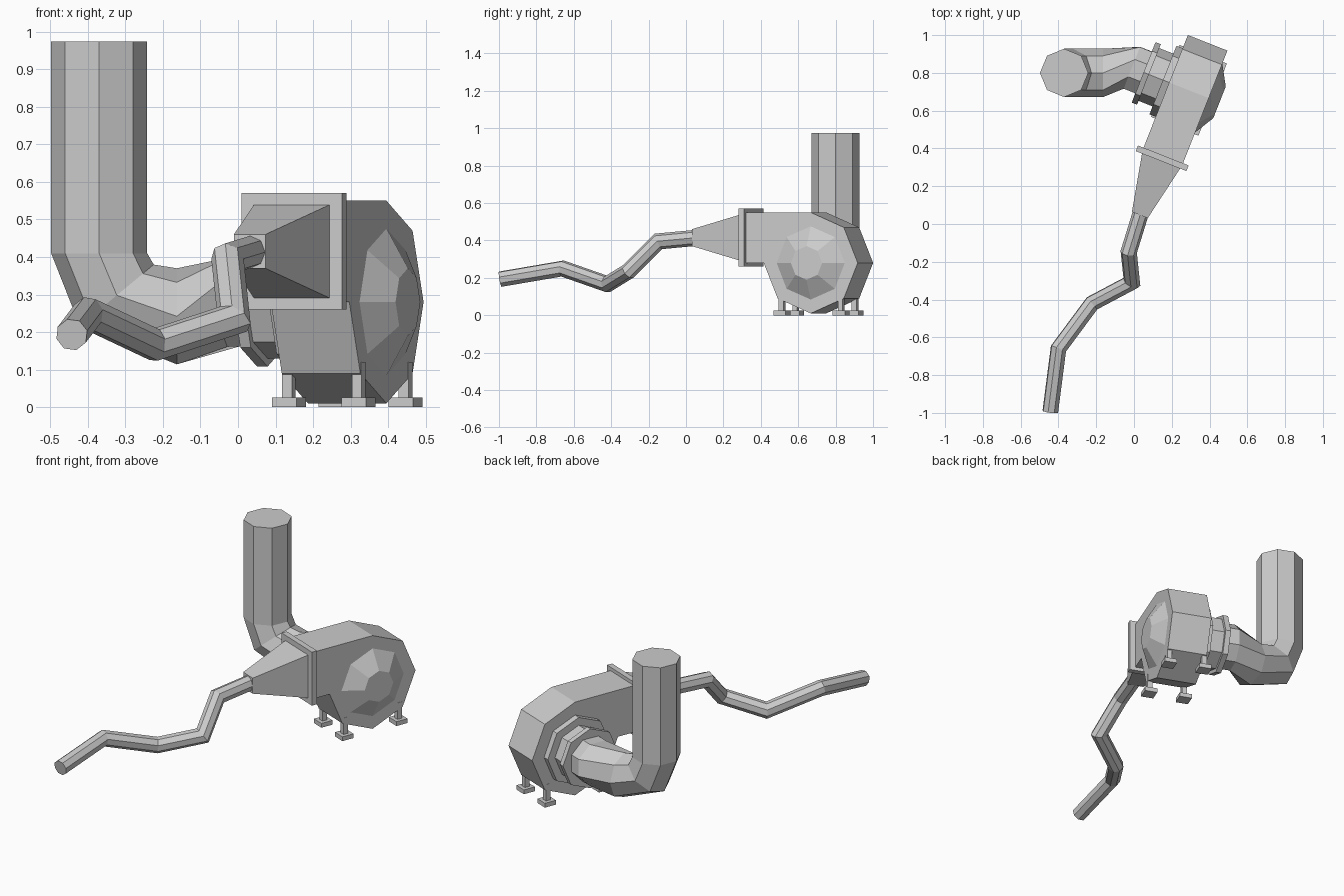
import bpy, bmesh
from math import cos, sin, pi, radians
from mathutils import Vector, Matrix

if "Cube" in bpy.data.objects:
    bpy.data.objects.remove(bpy.data.objects["Cube"])

# Blower frame: local x = wheel axle, local -y = outlet direction
M = Matrix.Translation((0.291, 0.708, 0)) @ Matrix.Rotation(radians(-21.5), 4, 'Z')
AXIS_Z = 0.28


def loft(name, rings, matrix=Matrix()):
    """Skin a list of equal-length rings and cap both ends."""
    bm = bmesh.new()
    vs = [[bm.verts.new(matrix @ Vector(p)) for p in ring] for ring in rings]
    n = len(vs[0])
    for r0, r1 in zip(vs, vs[1:]):
        for i in range(n):
            j = (i + 1) % n
            bm.faces.new((r0[i], r0[j], r1[j], r1[i]))
    bm.faces.new(vs[0][::-1])
    bm.faces.new(vs[-1])
    bmesh.ops.recalc_face_normals(bm, faces=bm.faces)
    mesh = bpy.data.meshes.new(name)
    bm.to_mesh(mesh)
    bm.free()
    ob = bpy.data.objects.new(name, mesh)
    bpy.context.collection.objects.link(ob)
    return ob


def wheel_ring(x, r):
    """Octagon around the wheel axle."""
    return [(x, r * cos(i * pi / 4), AXIS_Z + r * sin(i * pi / 4)) for i in range(8)]


def duct_ring(y, hw, hh, zc=0.415):
    """Rectangle across the outlet."""
    return [(-hw, y, zc - hh), (hw, y, zc - hh), (hw, y, zc + hh), (-hw, y, zc + hh)]


def box(name, x, y, half, z0, z1):
    corners = [(-1, -1), (1, -1), (1, 1), (-1, 1)]
    return loft(name, [[(x + i * half, y + j * half, z) for i, j in corners]
                       for z in (z0, z1)], M)


def octagon(c, normal, r, start):
    """Octagon at c, turned so that the start ring's normal meets normal."""
    q = start.rotation_difference(normal)
    flat = start.to_track_quat('Z', 'Y')
    return [c + q @ (flat @ Vector((r * cos(i * pi / 4), r * sin(i * pi / 4), 0)))
            for i in range(8)]


# Volute housing with straight outlet
profile = [(0, .55), (.19, .47), (.27, .28), (.19, .09), (0, .01),
           (-.19, .09), (-.27, .28), (-.39, .28), (-.39, .55)]
loft("fan_housing", [[(x, y, z) for y, z in profile] for x in (-.1125, .1125)], M)

# Raised side cover
loft("side_cover", [wheel_ring(.11, .2), wheel_ring(.174, .09)], M)

# Outlet flange and reducer
loft("outlet_flange", [duct_ring(-.371, .144, .155), duct_ring(-.403, .144, .155)], M)
loft("outlet_reducer", [duct_ring(-.40, .109, .125), duct_ring(-.71, .045, .045)], M)

# Inlet neck and flanges
loft("inlet_neck", [wheel_ring(-.10, .15), wheel_ring(-.24, .15)], M)
loft("inlet_plate", [wheel_ring(-.11, .195), wheel_ring(-.148, .195)], M)
loft("inlet_flange", [wheel_ring(-.228, .172), wheel_ring(-.258, .172)], M)

# Feet
for side in (-1, 1):
    for end in (-1, 1):
        box("foot_post", side * .1, end * .17, .014, .02, .12)
        box("foot_pad", side * .1, end * .17, .035, 0, .025)

# Chimney stack curving into the inlet
axle = M.to_3x3() @ Vector((1, 0, 0))
down = Vector((0, 0, -1))
stack = [((-.37, .8, .975), down), ((-.37, .8, .41), down),
         ((-.323, .8, .298), Vector((.64, 0, -.77))),
         ((-.163, .8, .242), Vector((1, 0, 0))),
         (M @ Vector((-.325, 0, AXIS_Z)), axle), (M @ Vector((-.2, 0, AXIS_Z)), axle)]
loft("intake_stack", [octagon(Vector(p), n, .128, down) for p, n in stack])

# Outlet hose with mitred bends
path = [M @ Vector((0, -.69, .415))] + [Vector(p) for p in (
    (-.028, -.148, .395), (-.011, -.308, .235), (-.222, -.42, .166),
    (-.40, -.66, .25), (-.443, -.993, .193))]
dirs = [(b - a).normalized() for a, b in zip(path, path[1:])]
rings = [octagon(path[0], dirs[0], .043, dirs[0])]
for i, p in enumerate(path[1:]):
    d = dirs[i]
    n = (d + dirs[min(i + 1, len(dirs) - 1)]).normalized()
    rings.append([v + d * ((p - v).dot(n) / d.dot(n)) for v in rings[-1]])
loft("outlet_hose", rings)
